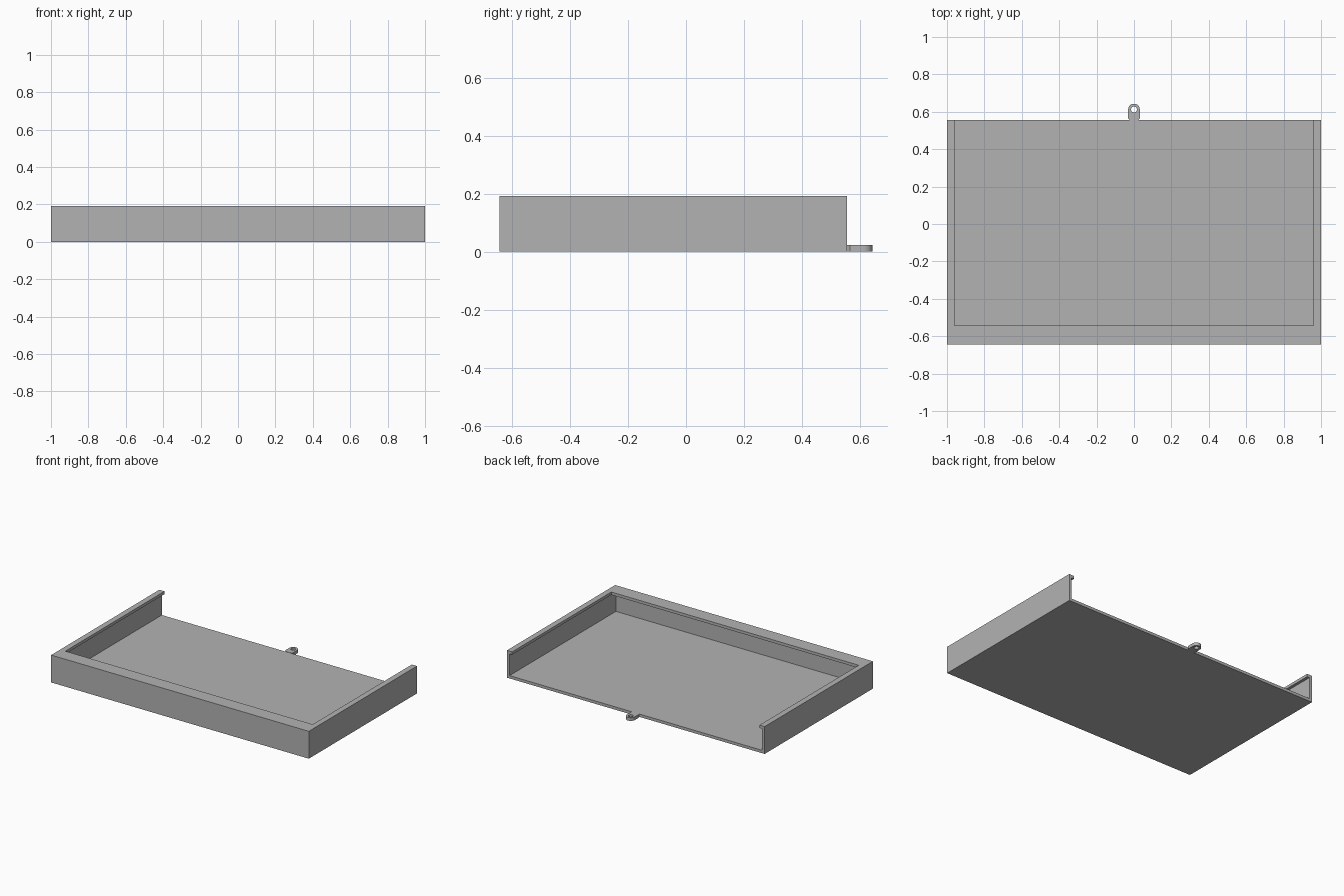
import bpy, bmesh, math
from mathutils import Vector

cube = bpy.data.objects.get("Cube")
if cube:
    bpy.data.objects.remove(cube, do_unlink=True)

GREY = (0.45, 0.45, 0.45, 1)
grey = bpy.data.materials.new("plain grey")
grey.use_nodes = True
grey.diffuse_color = GREY
grey.node_tree.nodes["Principled BSDF"].inputs["Base Color"].default_value = GREY

FRONT, BACK, HEIGHT = -0.643, 0.556, 0.192
WALL = 0.02          # thickness of floor, walls and lip
SIDE_LIP, FRONT_LIP = 0.04, 0.1


def add_object(name, bm):
    mesh = bpy.data.meshes.new(name)
    bmesh.ops.recalc_face_normals(bm, faces=bm.faces)
    bm.to_mesh(mesh)
    bm.free()
    mesh.materials.append(grey)
    obj = bpy.data.objects.new(name, mesh)
    bpy.context.collection.objects.link(obj)
    return obj


def box(name, half_width, y0, y1, z0, z1):
    bm = bmesh.new()
    bmesh.ops.create_cube(bm, size=1)
    for v in bm.verts:
        v.co = Vector((v.co.x * 2 * half_width,
                       y1 if v.co.y > 0 else y0,
                       z1 if v.co.z > 0 else z0))
    return add_object(name, bm)


def cut(target, cutter):
    cutter.hide_render = True
    mod = target.modifiers.new("cut", "BOOLEAN")
    mod.operation = "DIFFERENCE"
    mod.solver = "EXACT"
    mod.object = cutter
    bpy.context.view_layer.objects.active = target
    bpy.ops.object.modifier_apply(modifier=mod.name)
    bpy.data.objects.remove(cutter, do_unlink=True)


# Tray: hollow below an inward lip, open at the top and at the back
tray = box("tray", 1, FRONT, BACK, 0, HEIGHT)
cut(tray, box("cavity", 1 - WALL, FRONT + WALL, BACK + 0.1, WALL, HEIGHT - WALL))
cut(tray, box("opening", 1 - SIDE_LIP, FRONT + FRONT_LIP, BACK + 0.1, HEIGHT / 2, HEIGHT + 0.1))

# Hanging tab: round end, straight sides, round hole
RADIUS, HOLE, SEGMENTS = 0.031, 0.016, 32
centre_y = -FRONT - RADIUS
bm = bmesh.new()
outer, inner = [], []
for i in range(SEGMENTS):
    angle = 2 * math.pi * i / SEGMENTS
    c, s = math.cos(angle), math.sin(angle)
    if s > -0.001:
        x, y = RADIUS * c, centre_y + RADIUS * s
    else:
        # follow the straight sides down to the tray edge
        reach = min(RADIUS / max(abs(c), 1e-6), (centre_y - BACK) / -s)
        x, y = reach * c, centre_y + reach * s
        if abs(x) > RADIUS * 0.8:
            x = math.copysign(RADIUS, x)
        if y < BACK + 0.008:
            y = BACK
    outer.append(bm.verts.new((x, y, 0)))
    inner.append(bm.verts.new((HOLE * c, centre_y + HOLE * s, 0)))
for i in range(SEGMENTS):
    j = (i + 1) % SEGMENTS
    bm.faces.new((outer[i], outer[j], inner[j], inner[i]))
top = bmesh.ops.extrude_face_region(bm, geom=bm.faces[:])["geom"]
for v in top:
    if isinstance(v, bmesh.types.BMVert):
        v.co.z = 0.022
tab = add_object("hanging_tab", bm)
bpy.ops.object.select_all(action="DESELECT")
tab.select_set(True)
bpy.context.view_layer.objects.active = tab
bpy.ops.object.shade_smooth_by_angle(angle=math.radians(30))
